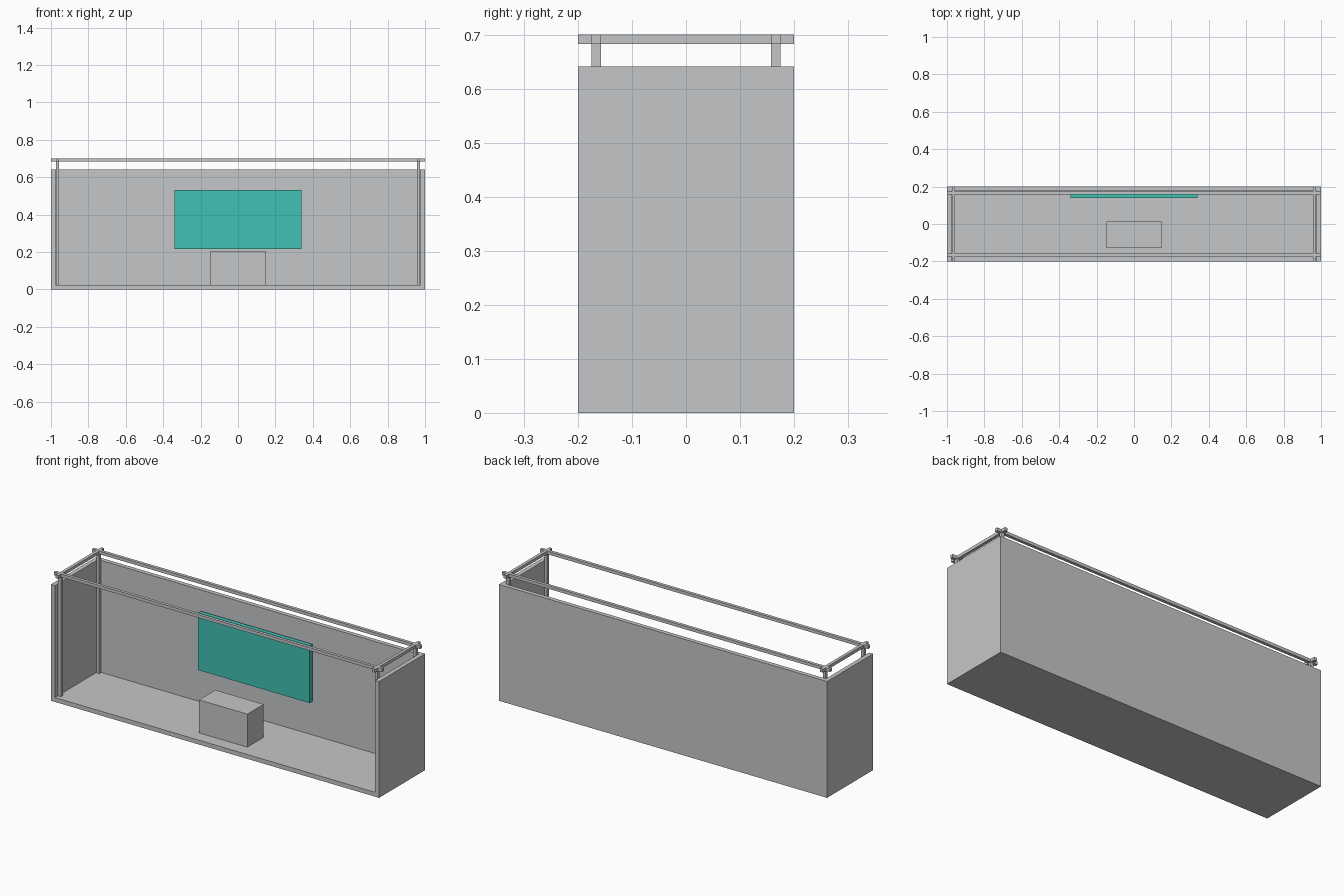
import bpy
import bmesh
from mathutils import Vector

cube = bpy.data.objects.get("Cube")
if cube:
    bpy.data.objects.remove(cube, do_unlink=True)


def material(name, rgb):
    mat = bpy.data.materials.new(name)
    mat.use_nodes = True
    color = (*rgb, 1)
    mat.diffuse_color = color
    mat.node_tree.nodes["Principled BSDF"].inputs["Base Color"].default_value = color
    return mat


def box(name, low, high, mat):
    """Box spanning two opposite corners, with its origin at the centre."""
    low, high = Vector(low), Vector(high)
    mesh = bpy.data.meshes.new(name)
    bm = bmesh.new()
    bmesh.ops.create_cube(bm, size=1)
    bmesh.ops.scale(bm, vec=high - low, verts=bm.verts)
    bm.to_mesh(mesh)
    bm.free()
    mesh.materials.append(mat)
    obj = bpy.data.objects.new(name, mesh)
    obj.location = (low + high) / 2
    bpy.context.collection.objects.link(obj)
    return obj


grey = material("light grey", (0.55, 0.565, 0.58))
teal = material("teal", (0.053, 0.54, 0.457))

W, D = 1.0, 0.2           # half width and half depth
T = 0.024                 # panel thickness
WALL, TOP = 0.641, 0.70   # wall height and overall height
BAR = 0.017               # bar thickness
BX, BY = 0.965, 0.166     # bar centre lines
h = BAR / 2

# Booth shell, open at the front and top
box("floor", (-W, -D, 0), (W, D, T), grey)
box("back_wall", (T - W, D - T, T), (W - T, D, WALL), grey)
for side, s in (("left", 1), ("right", -1)):
    x0, x1 = sorted((s * (W - T), s * W))
    box(side + "_wall", (x0, -D, T), (x1, D, WALL), grey)

# Frame of corner posts and crossing top rails
for side, s in (("left", 1), ("right", -1)):
    x = s * BX
    box(side + "_rail", (x - h, -D, TOP - BAR), (x + h, D, TOP), grey)
    for end, e in (("front", -1), ("back", 1)):
        y = e * BY
        box(f"{end}_{side}_post", (x - h, y - h, T), (x + h, y + h, TOP - BAR), grey)
for end, e in (("front", -1), ("back", 1)):
    y = e * BY
    box(end + "_rail", (-W, y - h, TOP - BAR), (W, y + h, TOP), grey)

# Counter on the floor and display panel before the back wall
box("counter", (-0.147, -0.129, T), (0.147, 0.013, 0.206), grey)
box("display_panel", (-0.34, 0.139, 0.216), (0.34, 0.162, 0.532), teal)
